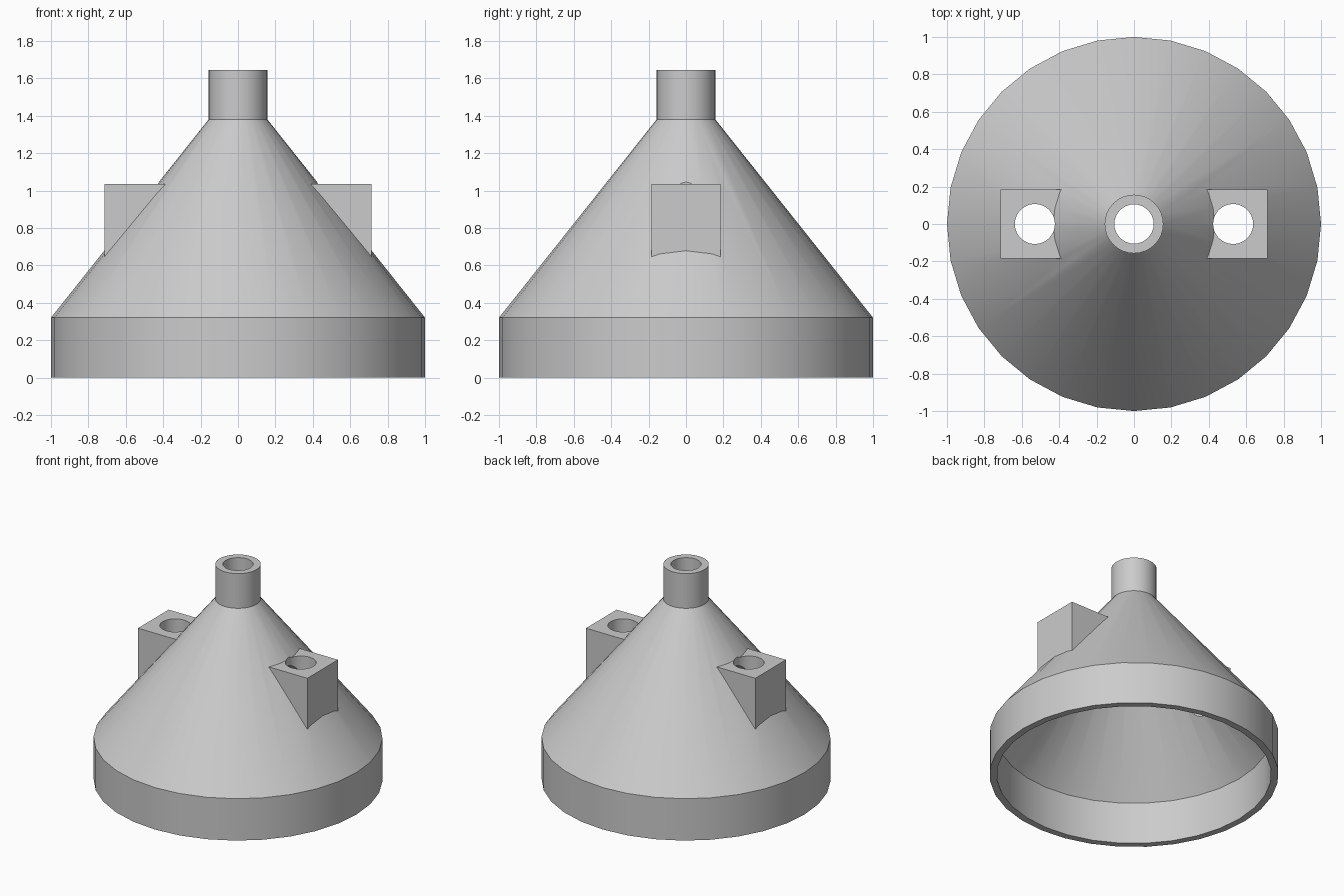
import bpy, bmesh, math

if "Cube" in bpy.data.objects:
    bpy.data.objects.remove(bpy.data.objects["Cube"], do_unlink=True)

SIDES = 32
grey = bpy.data.materials.new("plain grey")
grey.use_nodes = True
colour = (0.6, 0.6, 0.6, 1)
grey.diffuse_color = colour
grey.node_tree.nodes["Principled BSDF"].inputs["Base Color"].default_value = colour


def make_object(name, bm):
    bmesh.ops.recalc_face_normals(bm, faces=bm.faces)
    mesh = bpy.data.meshes.new(name)
    bm.to_mesh(mesh)
    bm.free()
    mesh.materials.append(grey)
    obj = bpy.data.objects.new(name, mesh)
    bpy.context.collection.objects.link(obj)
    return obj


def turned_solid(name, profile, x=0):
    """Closed solid of revolution from (radius, height) pairs."""
    bm = bmesh.new()
    rings = []
    for r, z in profile:
        rings.append([bm.verts.new((x + r * math.cos(math.tau * i / SIDES),
                                    r * math.sin(math.tau * i / SIDES), z))
                      for i in range(SIDES)])
    for low, high in zip(rings, rings[1:]):
        for i in range(SIDES):
            j = (i + 1) % SIDES
            bm.faces.new((low[i], low[j], high[j], high[i]))
    bm.faces.new(rings[0][::-1])
    bm.faces.new(rings[-1])
    return make_object(name, bm)


def block(name, x0, x1, half_y, z0, z1):
    bm = bmesh.new()
    bmesh.ops.create_cube(bm, size=1)
    for v in bm.verts:
        v.co = (x1 if v.co.x > 0 else x0,
                half_y if v.co.y > 0 else -half_y,
                z1 if v.co.z > 0 else z0)
    return make_object(name, bm)


def combine(target, tool, operation):
    """Apply a boolean and discard the tool."""
    mod = target.modifiers.new(operation.lower(), "BOOLEAN")
    mod.operation = operation
    mod.solver = "EXACT"
    mod.object = tool
    bpy.context.view_layer.objects.active = target
    bpy.ops.object.modifier_apply(modifier=mod.name)
    bpy.data.objects.remove(tool, do_unlink=True)


# Outer skirt, cone and spout
funnel = turned_solid("funnel_body", [(1, 0), (1, 0.32), (0.157, 1.38), (0.157, 1.645)])

# Side lugs
for s in (-1, 1):
    x0, x1 = sorted((s * 0.3, s * 0.715))
    combine(funnel, block("side_lug", x0, x1, 0.185, 0.5, 1.035), "UNION")

# Hollow inside and spout bore
cavity = turned_solid("cavity", [(0.95, -0.1), (0.95, 0.32), (0.105, 1.38), (0.105, 1.8)])
combine(funnel, cavity, "DIFFERENCE")

# Vertical holes through the lugs
for s in (-1, 1):
    hole = turned_solid("lug_hole", [(0.107, 0.4), (0.107, 1.3)], s * 0.53)
    combine(funnel, hole, "DIFFERENCE")

# Smooth round walls, sharp edges
bpy.ops.object.select_all(action="DESELECT")
funnel.select_set(True)
bpy.context.view_layer.objects.active = funnel
bpy.ops.object.shade_smooth_by_angle(angle=math.radians(30))
